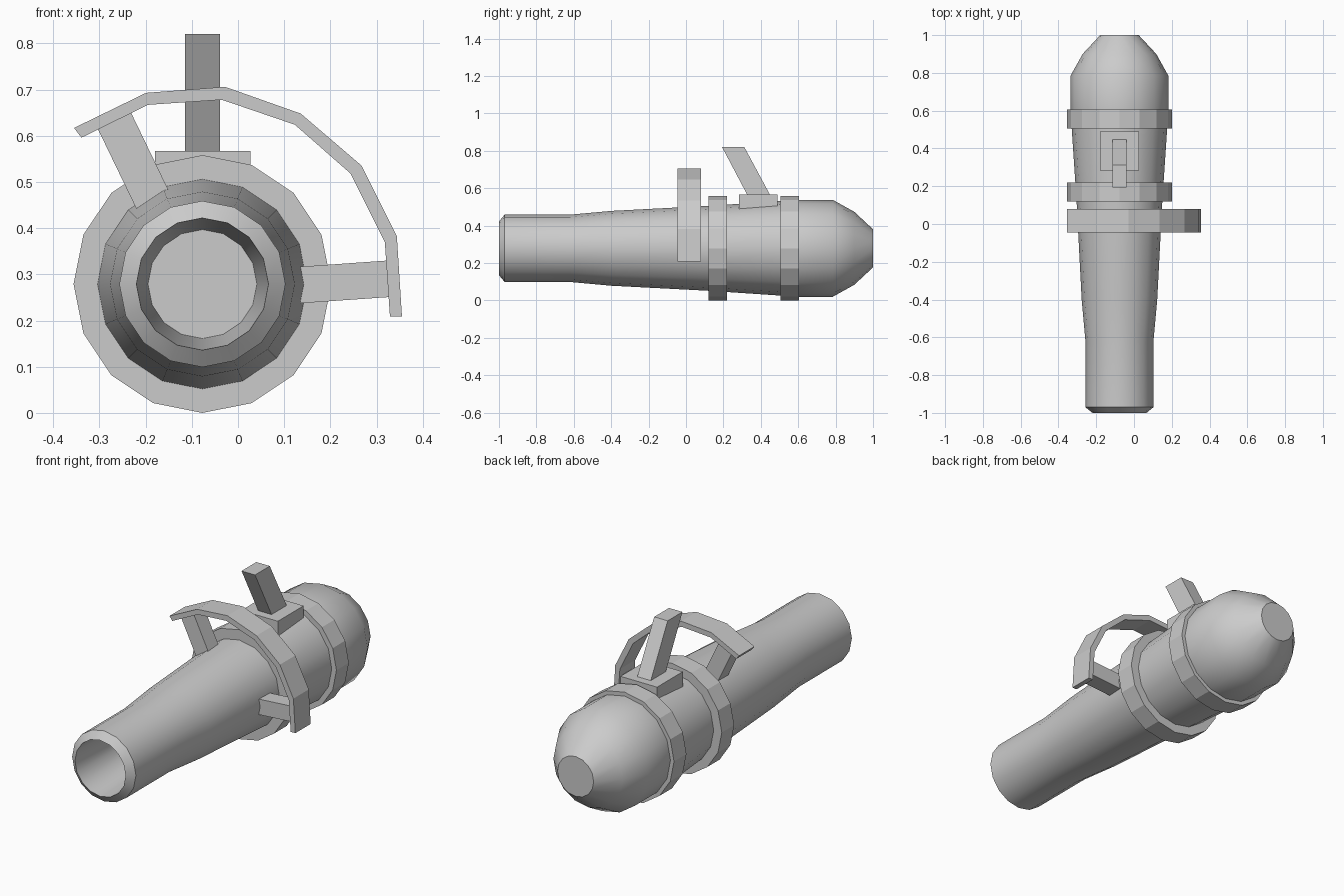
import bpy, bmesh, math

if "Cube" in bpy.data.objects:
    bpy.data.objects.remove(bpy.data.objects["Cube"])

CX, CZ, SIDES = -0.077, 0.279, 16   # shared long axis, parallel to y


def make_object(name, bm, smooth=None):
    bmesh.ops.recalc_face_normals(bm, faces=bm.faces[:])
    mesh = bpy.data.meshes.new(name)
    bm.to_mesh(mesh)
    bm.free()
    obj = bpy.data.objects.new(name, mesh)
    bpy.context.collection.objects.link(obj)
    if smooth:
        bpy.ops.object.select_all(action='DESELECT')
        obj.select_set(True)
        bpy.context.view_layer.objects.active = obj
        bpy.ops.object.shade_smooth_by_angle(angle=math.radians(smooth))
    return obj


def lathe(name, profile, smooth=None):
    """Turn (y, radius) points about the long axis and cap both ends."""
    bm = bmesh.new()
    rings = []
    for y, r in profile:
        angles = [2 * math.pi * i / SIDES for i in range(SIDES)]
        rings.append([bm.verts.new((CX + r * math.cos(a), y, CZ + r * math.sin(a)))
                      for a in angles])
    for a, b in zip(rings, rings[1:]):
        for i in range(SIDES):
            j = (i + 1) % SIDES
            bm.faces.new((a[i], a[j], b[j], b[i]))
    bm.faces.new(rings[0])
    bm.faces.new(rings[-1])
    return make_object(name, bm, smooth)


def prism(name, outline, lo, hi, axis):
    """Extrude an outline: (x, z) along y, or (y, z) along x."""
    bm = bmesh.new()

    def place(p, d):
        return (p[0], d, p[1]) if axis == 'y' else (d, p[0], p[1])
    a = [bm.verts.new(place(p, lo)) for p in outline]
    b = [bm.verts.new(place(p, hi)) for p in outline]
    n = len(outline)
    for i in range(n):
        bm.faces.new((a[i], a[(i + 1) % n], b[(i + 1) % n], b[i]))
    bm.faces.new(a)
    bm.faces.new(b)
    return make_object(name, bm)


# Hollow barrel flaring into a blunt domed end (starts at the floor of the bore)
lathe("barrel_body", [(-0.60, 0.118), (-1.0, 0.143), (-0.97, 0.18), (-0.62, 0.18),
                      (-0.40, 0.20), (0.12, 0.227), (0.60, 0.259), (0.785, 0.259),
                      (0.90, 0.195), (1.0, 0.102)], smooth=40)

# Two collars around the body
for name, y0, y1 in (("front_collar", 0.12, 0.22), ("rear_collar", 0.505, 0.605)):
    bm_profile = [(y0, 0.279), (y1, 0.279)]
    lathe(name, bm_profile)

# Curved guard band
outer = [(-0.355, 0.617), (-0.199, 0.693), (-0.028, 0.706), (0.136, 0.648),
         (0.268, 0.535), (0.344, 0.382), (0.355, 0.209)]
inner = [(-0.339, 0.596), (-0.195, 0.667), (-0.035, 0.678), (0.123, 0.624),
         (0.244, 0.518), (0.318, 0.369), (0.329, 0.209)]
band = bmesh.new()
loops = [[band.verts.new((x, y, z)) for x, z in pts]
         for pts, y in ((outer, -0.045), (outer, 0.079), (inner, 0.079), (inner, -0.045))]
for k in range(4):
    a, b = loops[k], loops[(k + 1) % 4]
    for i in range(len(outer) - 1):
        band.faces.new((a[i], a[i + 1], b[i + 1], b[i]))
for end in (0, -1):
    band.faces.new([loop[end] for loop in loops])
make_object("guard_band", band)

# Struts joining the band to the body
prism("left_strut", [(-0.305, 0.618), (-0.233, 0.653), (-0.135, 0.450), (-0.207, 0.415)],
      -0.025, 0.059, 'y')
prism("right_strut", [(0.10, 0.314), (0.325, 0.330), (0.330, 0.251), (0.10, 0.235)],
      -0.025, 0.059, 'y')

# Mount block and leaning lever on top
prism("lever_base", [(0.283, 0.46), (0.49, 0.46), (0.49, 0.567), (0.283, 0.567)],
      -0.18, 0.027, 'x')
prism("lever", [(0.193, 0.82), (0.312, 0.82), (0.460, 0.545), (0.338, 0.545)],
      -0.115, -0.039, 'x')
